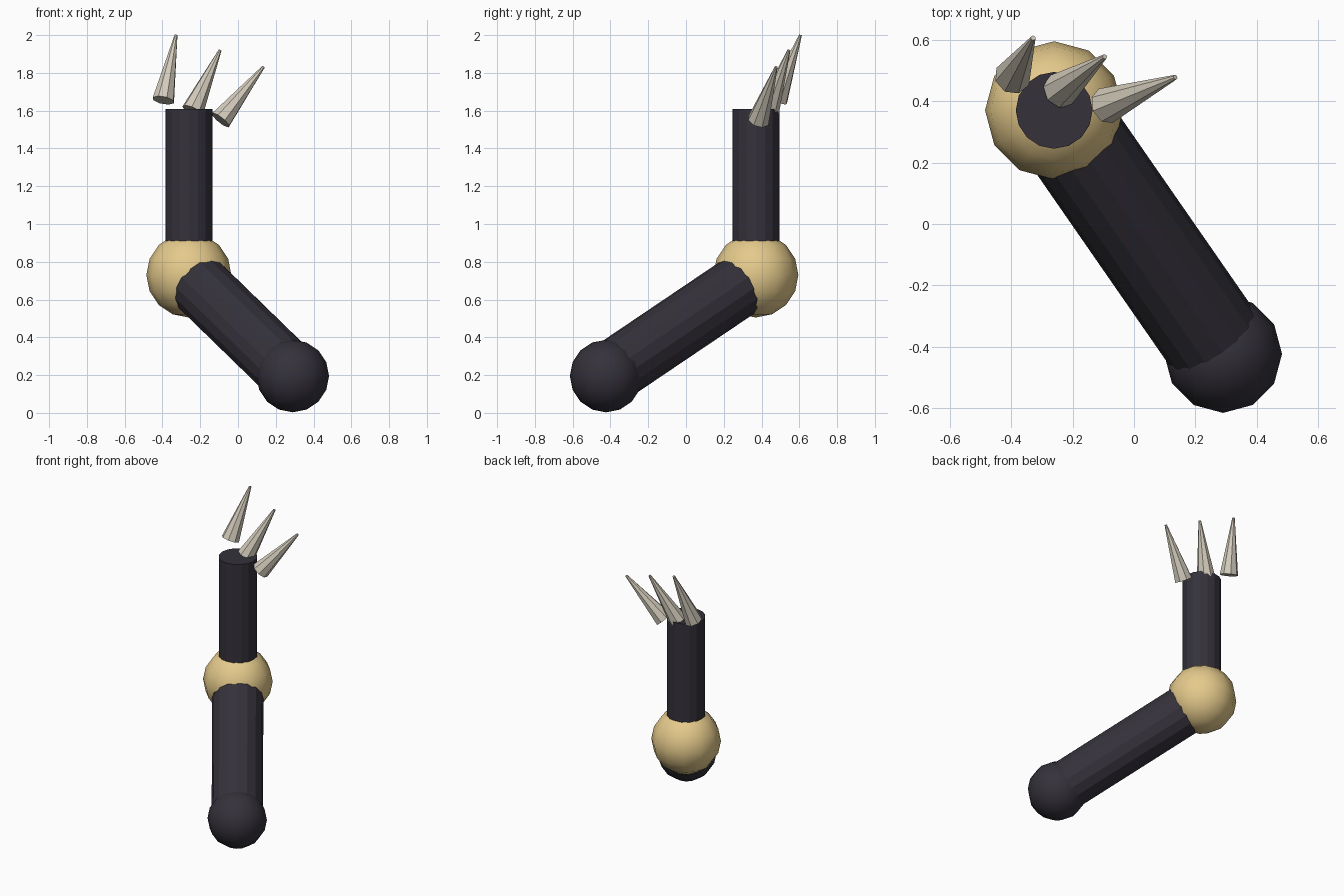
import bpy
from mathutils import Vector

if "Cube" in bpy.data.objects:
    bpy.data.objects.remove(bpy.data.objects["Cube"])


def material(name, colour):
    m = bpy.data.materials.new(name)
    m.diffuse_color = (*colour, 1)
    m.use_nodes = True
    m.node_tree.nodes["Principled BSDF"].inputs["Base Color"].default_value = m.diffuse_color
    return m


DARK = material("dark_metal", (0.035, 0.031, 0.043))
GOLD = material("gold", (0.78, 0.59, 0.26))
BONE = material("bone", (0.65, 0.6, 0.5))


def ball(name, centre, radius, mat):
    bpy.ops.mesh.primitive_uv_sphere_add(segments=12, ring_count=8, radius=radius, location=centre)
    ob = bpy.context.object
    ob.name = name
    ob.data.materials.append(mat)
    bpy.ops.object.shade_smooth()


def rod(name, start, end, r1, r2, sides, mat):
    a, b = Vector(start), Vector(end)
    bpy.ops.mesh.primitive_cone_add(vertices=sides, radius1=r1, radius2=r2,
                                    depth=(b - a).length, location=(a + b) / 2)
    ob = bpy.context.object
    ob.name = name
    ob.rotation_euler = (b - a).to_track_quat('Z', 'Y').to_euler()
    ob.data.materials.append(mat)


SHOULDER = (0.29, -0.423, 0.195)
ELBOW = (-0.26, 0.37, 0.73)

# Joints
ball("shoulder_joint", SHOULDER, 0.192, DARK)
ball("elbow_joint", ELBOW, 0.225, GOLD)

# Arm segments
rod("upper_arm", SHOULDER, ELBOW, 0.165, 0.165, 16, DARK)
rod("forearm", ELBOW, (-0.26, 0.37, 1.61), 0.125, 0.125, 16, DARK)

# Three fanned claws
claws = [
    ((-0.395, 0.48, 1.655), (-0.328, 0.606, 2.0)),
    ((-0.24, 0.435, 1.6), (-0.095, 0.545, 1.92)),
    ((-0.092, 0.385, 1.55), (0.135, 0.478, 1.832)),
]
for i, (base, tip) in enumerate(claws, 1):
    rod(f"claw_{i}", base, tip, 0.06, 0.008, 8, BONE)
